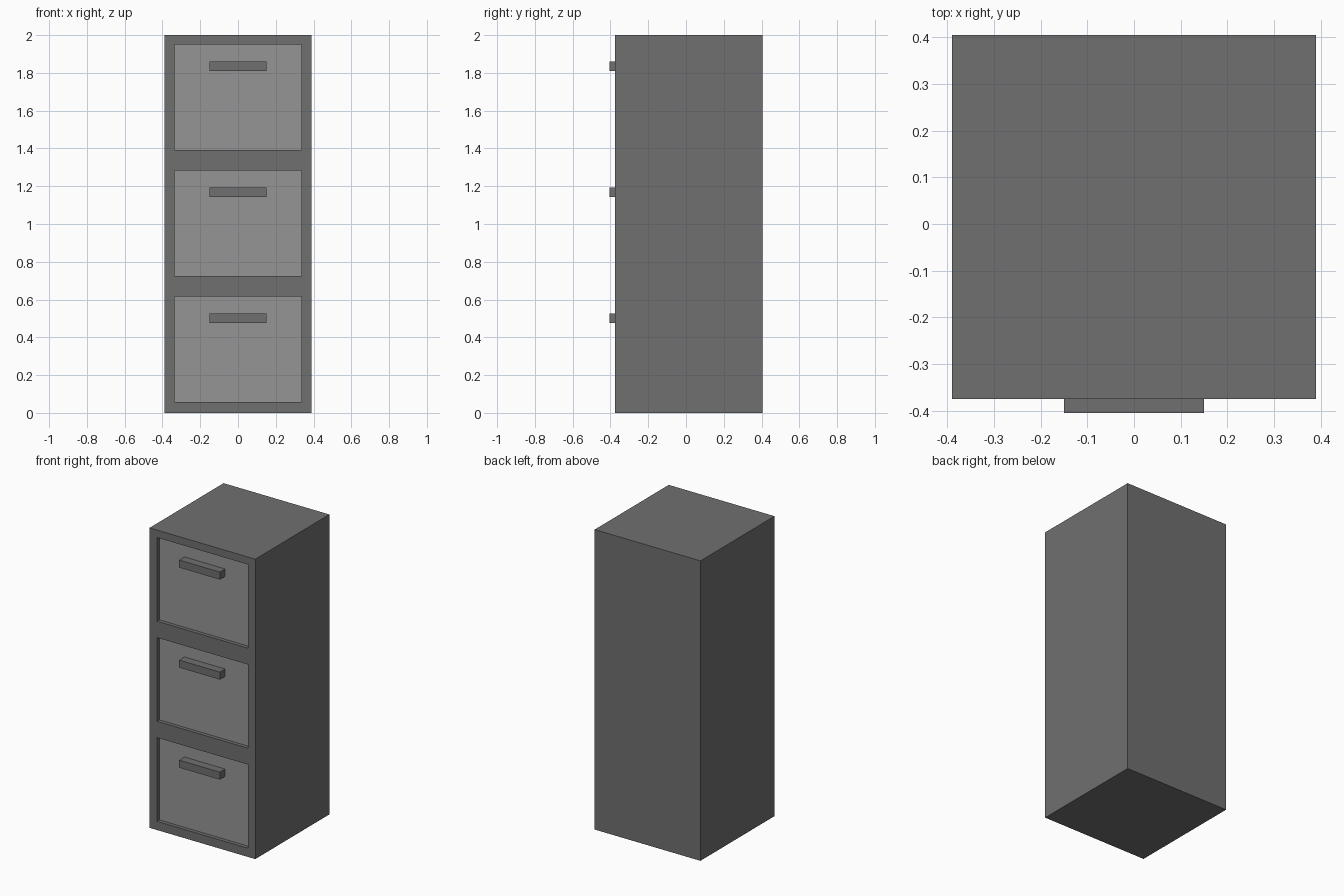
import bpy
import bmesh
from mathutils import Vector

if "Cube" in bpy.data.objects:
    bpy.data.objects.remove(bpy.data.objects["Cube"])

# Main measures
HALF_W = 0.39
FRONT, BACK = -0.375, 0.405
RECESS = -0.35          # visible face of the drawers
POCKET = -0.33          # bottom of the pockets the drawers sit in
PITCH = 0.667


def material(name, value):
    mat = bpy.data.materials.new(name)
    mat.diffuse_color = (value, value, value, 1)
    mat.use_nodes = True
    mat.node_tree.nodes["Principled BSDF"].inputs["Base Color"].default_value = mat.diffuse_color
    return mat


def box(name, lo, hi, mat):
    lo, hi = Vector(lo), Vector(hi)
    bm = bmesh.new()
    bmesh.ops.create_cube(bm, size=1)
    bmesh.ops.scale(bm, vec=hi - lo, verts=bm.verts)
    bmesh.ops.translate(bm, vec=(lo + hi) / 2, verts=bm.verts)
    mesh = bpy.data.meshes.new(name)
    bm.to_mesh(mesh)
    bm.free()
    mesh.materials.append(mat)
    obj = bpy.data.objects.new(name, mesh)
    bpy.context.collection.objects.link(obj)
    return obj


dark = material("dark_grey", 0.16)
light = material("light_grey", 0.30)

# Cabinet body
cabinet = box("cabinet", (-HALF_W, FRONT, 0), (HALF_W, BACK, 2), dark)

levels = ("bottom", "middle", "top")
for i, level in enumerate(levels):
    z = i * PITCH
    z0, z1 = z + 0.058, z + 0.616

    # Pocket cut into the front of the body
    cutter = box(level + "_pocket_cutter", (-0.335, FRONT - 0.1, z0), (0.335, POCKET, z1), dark)
    cutter.hide_render = True
    cutter.hide_viewport = True
    cut = cabinet.modifiers.new(level + "_pocket", 'BOOLEAN')
    cut.operation = 'DIFFERENCE'
    cut.solver = 'EXACT'
    cut.object = cutter

    # Recessed drawer front and its bar handle
    box(level + "_drawer_front", (-0.335, RECESS, z0), (0.335, POCKET, z1), light)
    box(level + "_handle", (-0.15, -0.405, z + 0.477), (0.15, RECESS, z + 0.527), dark)
